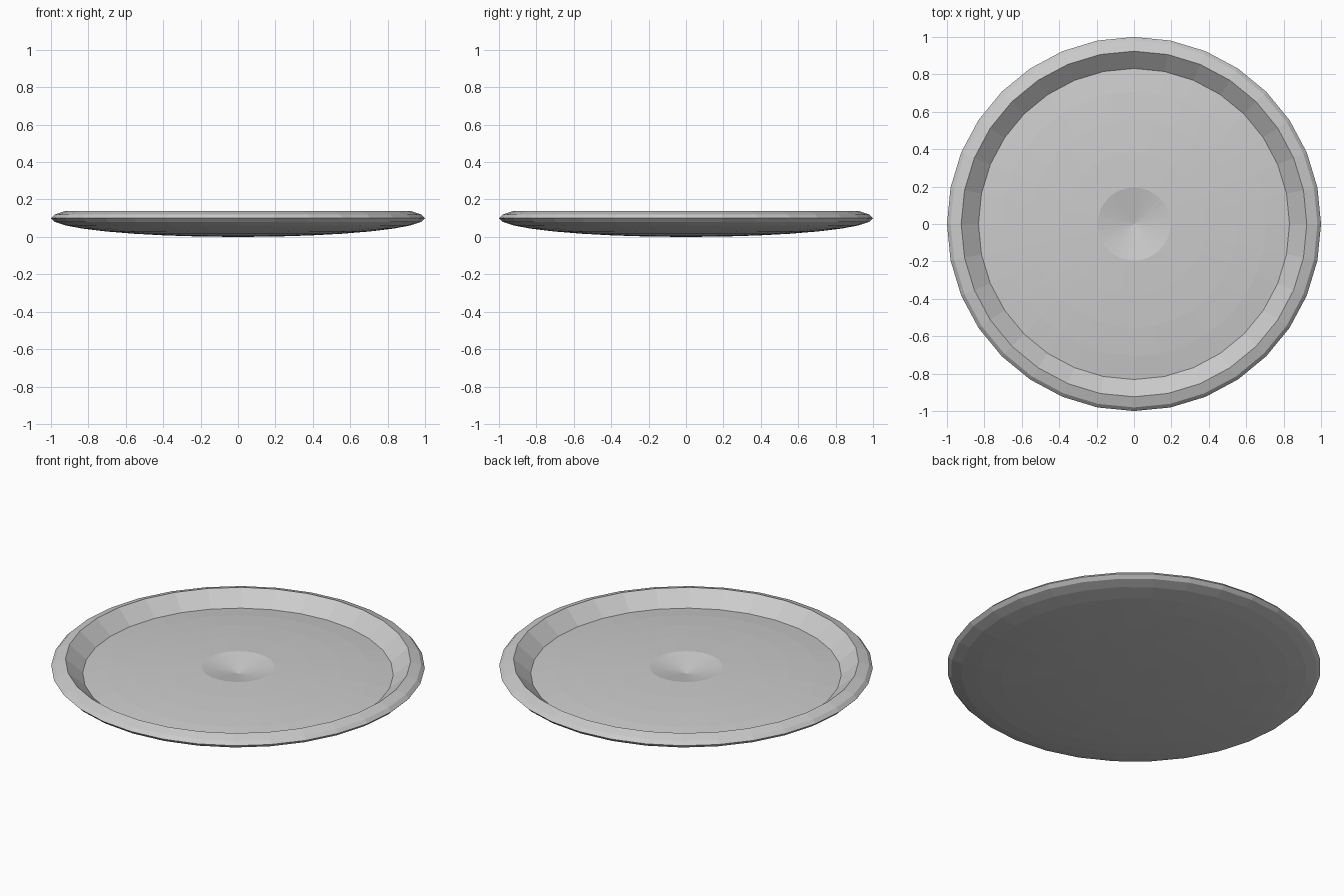
import bpy, bmesh
from math import sin, cos, radians

if "Cube" in bpy.data.objects:
    bpy.data.objects.remove(bpy.data.objects["Cube"])

SEGMENTS = 32   # sides around the plate
RINGS = 16      # latitude rings of the flattened ball it is shaped from
FLATTEN = 0.1   # vertical squash, also the height of the widest edge
FLOOR_DROP = 0.097
CENTRE_TIP_Z = 0.06

# Plate: a flattened ball with its upper cap sunk to form the rim and floor
bm = bmesh.new()
bmesh.ops.create_uvsphere(bm, u_segments=SEGMENTS, v_segments=RINGS, radius=1.0)
cap_start = sin(radians(30))
for v in bm.verts:
    on_cap = v.co.z > cap_start
    is_tip = v.co.z > 0.999
    v.co.z = FLATTEN * (1 + v.co.z)
    if on_cap:
        v.co.z -= FLOOR_DROP
    # small dimple in the middle of the floor
    if is_tip:
        v.co.z = CENTRE_TIP_Z

bmesh.ops.recalc_face_normals(bm, faces=bm.faces)
mesh = bpy.data.meshes.new("plate")
bm.to_mesh(mesh)
bm.free()
plate = bpy.data.objects.new("plate", mesh)
bpy.context.collection.objects.link(plate)
